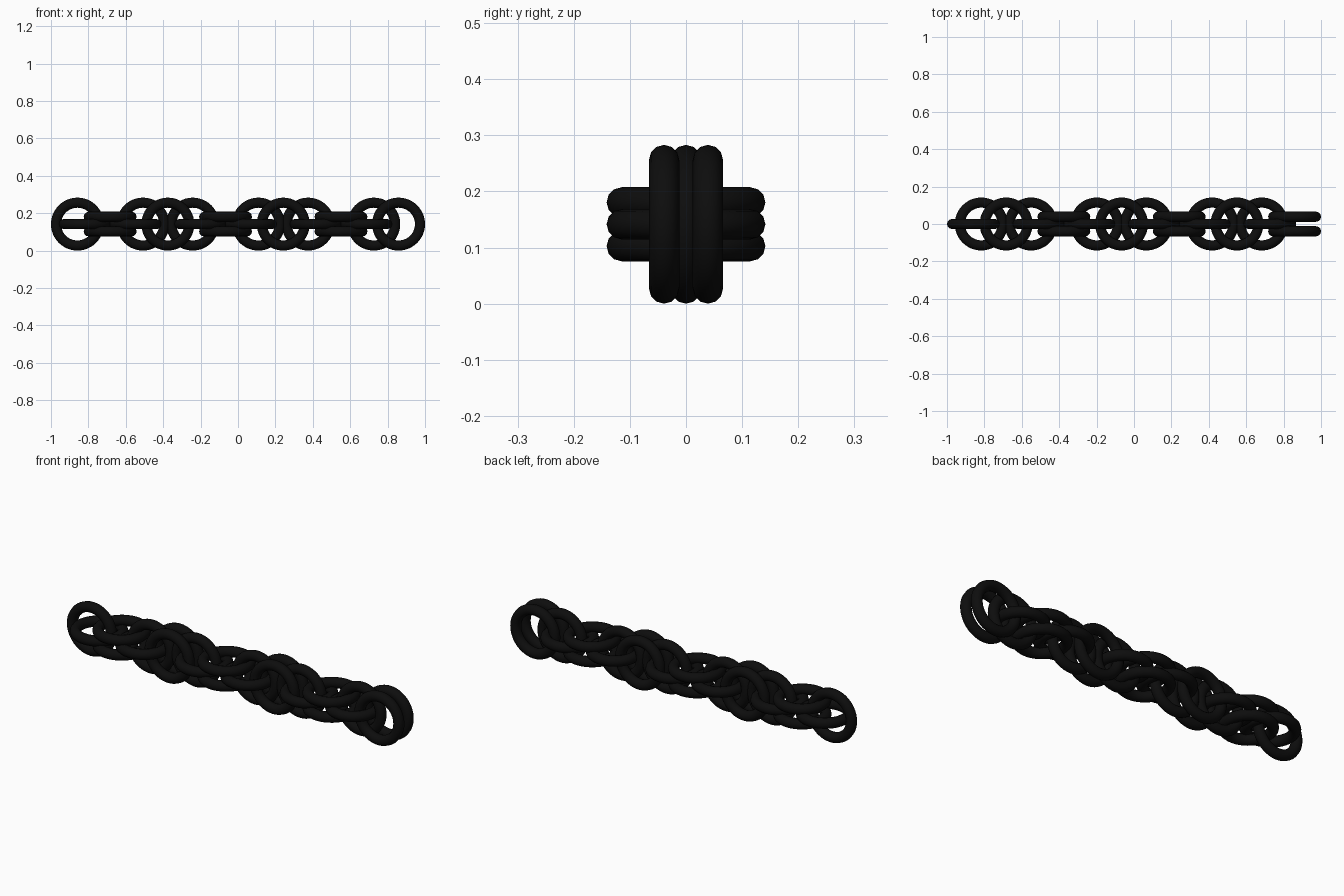
import bpy
from math import pi

if "Cube" in bpy.data.objects:
    bpy.data.objects.remove(bpy.data.objects["Cube"])

R, r = 0.1145, 0.027       # ring radius, wire radius
ZC = R + r                 # chain axis height
PITCH, STEP, LAYER = 0.617, 0.133, 0.039

black = bpy.data.materials.new("black_metal")
black.diffuse_color = (0.004, 0.004, 0.004, 1)
black.use_nodes = True
black.node_tree.nodes["Principled BSDF"].inputs["Base Color"].default_value = black.diffuse_color


def ring(name, x, offset, upright):
    loc = (x, offset, ZC) if upright else (x, 0, ZC + offset)
    rot = (pi / 2, 0, 0) if upright else (0, 0, 0)
    bpy.ops.mesh.primitive_torus_add(major_radius=R, minor_radius=r, major_segments=48,
                                     minor_segments=12, location=loc, rotation=rot)
    ob = bpy.context.object
    ob.name = name
    ob.data.materials.append(black)
    bpy.ops.object.shade_smooth()


def pair(name, x, upright):
    for s in (-1, 1):
        ring(name, x, s * LAYER, upright)


# flat groups: a pair with a single ring each side
for i in range(3):
    x = -0.6835 + i * PITCH
    pair("flat_pair_ring", x, False)
    for s in (-1, 1):
        ring("flat_single_ring", x + s * STEP, 0, False)

# upright groups between them
for i in range(2):
    x = -0.375 + i * PITCH
    pair("upright_pair_ring", x, True)
    for s in (-1, 1):
        ring("upright_single_ring", x + s * STEP, 0, True)

# chain ends: one ring at left, one ring and a pair at right
ring("left_end_ring", -1 + R + r, 0, True)
ring("right_inner_ring", 0.859 - STEP, 0, True)
pair("right_end_ring", 1 - R - r, True)
